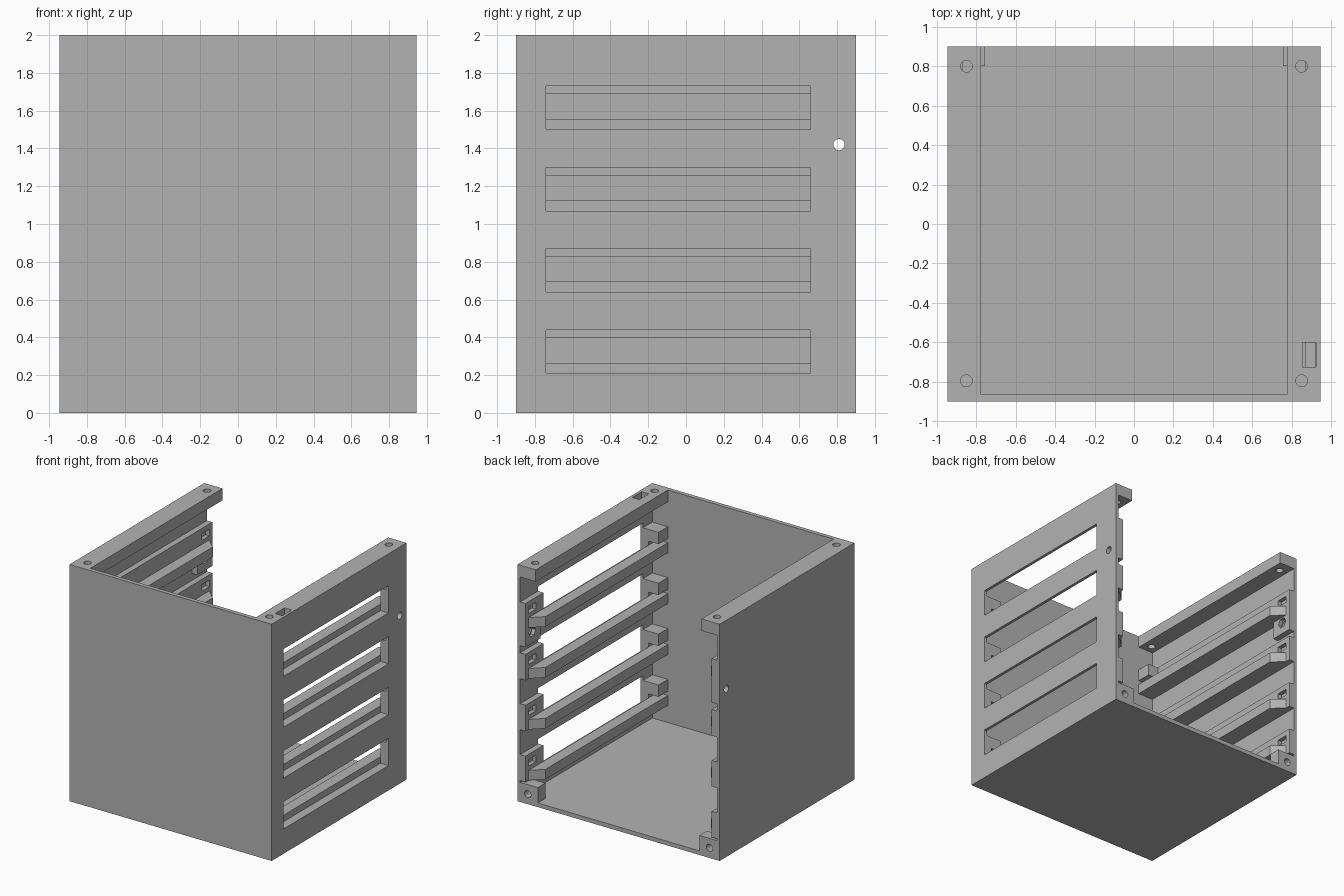
import bpy, bmesh, math
from mathutils import Matrix, Vector

cube = bpy.data.objects.get("Cube")
if cube:
    bpy.data.objects.remove(cube, do_unlink=True)

grey = bpy.data.materials.new("plain grey")
grey.use_nodes = True
grey.diffuse_color = (0.45, 0.45, 0.45, 1)
grey.node_tree.nodes["Principled BSDF"].inputs["Base Color"].default_value = grey.diffuse_color

# Main sizes
W, D, H = 0.945, 0.9, 2.0
SHELL = 0.035          # front panel and floor
SKIN = 0.92            # inner face of the thin side walls
RIB = 0.87             # inner face of the thick ribs
EDGE = 0.775           # inner edge of rails and flanges
HOLE = 0.03
SLOTS = [0.21 + 0.43 * i for i in range(4)]


def finish(name, bm):
    bmesh.ops.recalc_face_normals(bm, faces=bm.faces)
    mesh = bpy.data.meshes.new(name)
    bm.to_mesh(mesh)
    bm.free()
    mesh.materials.append(grey)
    obj = bpy.data.objects.new(name, mesh)
    bpy.context.collection.objects.link(obj)
    return obj


def box(name, x, y, z):
    """Box from three (low, high) ranges."""
    bm = bmesh.new()
    bmesh.ops.create_cube(bm, size=1)
    for v in bm.verts:
        v.co = Vector([r[0] if c < 0 else r[1] for c, r in zip(v.co, (x, y, z))])
    return finish(name, bm)


def side_box(name, s, x, y, z):
    """Box on one side: s is 1 for left, -1 for right."""
    return box(name, sorted((s * x[0], s * x[1])), y, z)


def rod(centre, axis, radius, depth, sides=24):
    bm = bmesh.new()
    turn = Vector((0, 0, 1)).rotation_difference(Vector(axis)).to_matrix().to_4x4()
    bmesh.ops.create_cone(bm, cap_ends=True, segments=sides, radius1=radius, radius2=radius,
                          depth=depth, matrix=Matrix.Translation(centre) @ turn)
    return finish("cutter", bm)


def cut(objs, cutters):
    """Subtract every cutter from every object, then drop the cutters."""
    for obj in objs:
        for c in cutters:
            m = obj.modifiers.new("cut", 'BOOLEAN')
            m.operation, m.solver, m.object = 'DIFFERENCE', 'EXACT', c
    deps = bpy.context.evaluated_depsgraph_get()
    for obj in objs:
        mesh = bpy.data.meshes.new_from_object(obj.evaluated_get(deps))
        obj.modifiers.clear()
        obj.data = mesh
    for c in cutters:
        bpy.data.objects.remove(c, do_unlink=True)


def rail(name, s, z0, z1):
    """Ledge with a slanted lead-in at the open back."""
    outline = [(RIB, -D + SHELL), (EDGE, -D + SHELL), (EDGE, 0.77), (RIB, 0.86)]
    bm = bmesh.new()
    face = bm.faces.new([bm.verts.new((s * x, y, z0)) for x, y in outline])
    top = bmesh.ops.extrude_face_region(bm, geom=[face])["geom"]
    bmesh.ops.translate(bm, vec=(0, 0, z1 - z0),
                        verts=[e for e in top if isinstance(e, bmesh.types.BMVert)])
    return finish(name, bm)


# Floor and front panel
box("floor", (-SKIN, SKIN), (-D + SHELL, D), (0, SHELL))
box("front_panel", (-W, W), (-D, -D + SHELL), (0, H))
inner = (-D + SHELL, D)

for s, side in ((1, "left"), (-1, "right")):
    # Thin wall and thick ribs behind each slot
    wall = side_box(side + "_wall", s, (SKIN, W), inner, (0, H - 0.1))
    ribs = [side_box(f"{side}_rib", s, (RIB, SKIN), inner, (z - 0.03, z + 0.19)) for z in SLOTS]
    boss = side_box(side + "_nut_boss", s, (RIB, SKIN), (0.7, D), (1.32, SLOTS[3] - 0.03))

    # Screw hole with hexagonal nut pocket
    cut([wall, boss], [rod((s * 0.9, 0.81, 1.42), (1, 0, 0), HOLE, 0.3),
                       rod((s * RIB, 0.81, 1.42), (1, 0, 0), 0.045, 0.06, 6)])

    # Windows only pierce the left wall
    if s > 0:
        cut([wall], [box("cutter", (0.8, 1), (-0.74, 0.66), (z, z + 0.23)) for z in SLOTS])
    for rib, z in zip(ribs, SLOTS):
        cutters = [side_box("cutter", s, (RIB - 0.05, RIB + 0.035), (0.76, 0.86),
                            (z + 0.09, z + 0.145))]
        if s > 0:
            cutters.append(box("cutter", (0.8, 1), (-0.74, 0.66), (z, z + 0.23)))
        cut([rib], cutters)
        # Rails and front guide blocks with a gap between them
        rail(side + "_rail", s, z - 0.03, z + 0.055)
        side_box(side + "_guide_block", s, (EDGE, RIB), (-D + SHELL, -0.74), (z + 0.09, z + 0.19))

    # Top flange with screw holes
    flange = side_box(side + "_top_flange", s, (EDGE, W), inner, (H - 0.1, H))
    holes = [rod((s * 0.85, y, H), (0, 0, 1), HOLE, 0.5) for y in (-0.795, 0.8)]
    if s > 0:
        holes.append(box("cutter", (0.855, 0.922), (-0.725, -0.6), (1.8, 2.1)))
    cut([flange], holes)

    # Lower back corner block
    block = side_box(side + "_corner_block", s, (0.755, SKIN), (0.8, D), (SHELL, 0.165))
    cut([block], [rod((s * 0.85, 0.85, 0.085), (0, 1, 0), HOLE, 0.3)])
